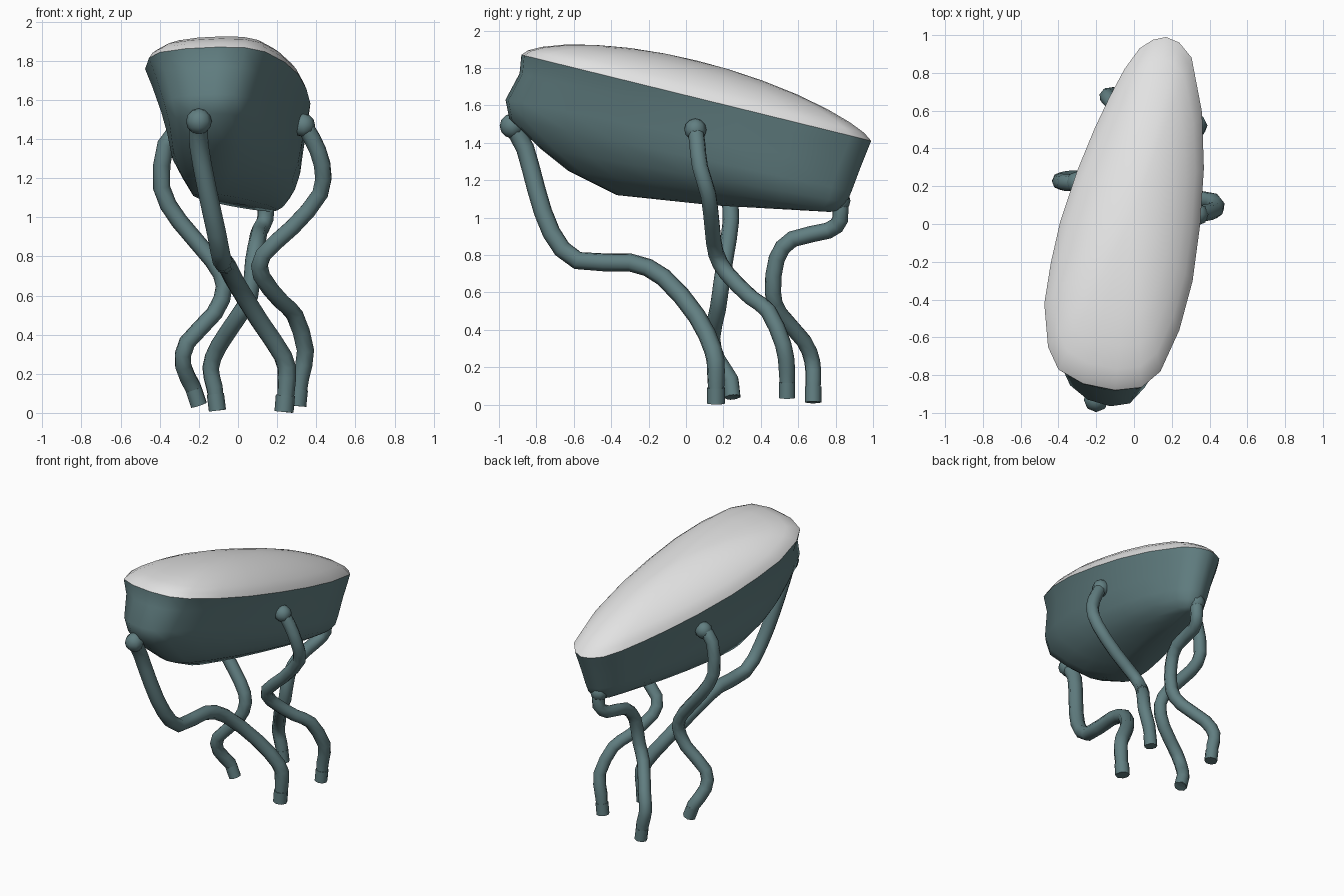
import bpy, bmesh, math
from mathutils import Vector

if "Cube" in bpy.data.objects:
    bpy.data.objects.remove(bpy.data.objects["Cube"])


def material(name, rgb):
    m = bpy.data.materials.new(name)
    m.diffuse_color = (*rgb, 1)
    m.use_nodes = True
    m.node_tree.nodes["Principled BSDF"].inputs["Base Color"].default_value = m.diffuse_color
    return m


TEAL = material("slate teal", (0.12, 0.21, 0.22))
WHITE = material("pale grey", (0.76, 0.76, 0.76))

# Rim outline seen from above (skewed egg)
RIM = [(0.17, 1.0), (0.10, 0.985), (0.03, 0.94), (-0.05, 0.83), (-0.13, 0.68), (-0.21, 0.51),
       (-0.30, 0.29), (-0.39, 0.02), (-0.44, -0.2), (-0.475, -0.42), (-0.455, -0.65),
       (-0.40, -0.77), (-0.27, -0.845), (-0.10, -0.88), (0.04, -0.865), (0.14, -0.78),
       (0.24, -0.56), (0.31, -0.3), (0.35, 0.0), (0.37, 0.3), (0.36, 0.6), (0.305, 0.89),
       (0.24, 0.97)]


def axis(y):
    return -0.02 + 0.19 * y


def ring(yf, yb, zf, zb, wf, wb):
    """Rim outline squeezed between front and back end points, with a width at each end."""
    pts = []
    for x, y in RIM:
        u = (y + 0.88) / 1.88
        w = wf + (wb - wf) * min(1, u * 1.4)
        pts.append((axis(y) + (x - axis(y)) * w, yf + (yb - yf) * u, zf + (zb - zf) * u))
    return pts


def loft(name, rings, tip, mat):
    bm = bmesh.new()
    rows = [[bm.verts.new(p) for p in r] for r in rings]
    n = len(RIM)
    for a, b in zip(rows, rows[1:]):
        for i in range(n):
            j = (i + 1) % n
            bm.faces.new((a[i], a[j], b[j], b[i]))
    t = bm.verts.new(tip)
    for i in range(n):
        bm.faces.new((rows[-1][i], rows[-1][(i + 1) % n], t))
    bmesh.ops.recalc_face_normals(bm, faces=bm.faces)
    for f in bm.faces:
        f.smooth = True
    me = bpy.data.meshes.new(name)
    bm.to_mesh(me)
    bm.free()
    me.materials.append(mat)
    ob = bpy.data.objects.new(name, me)
    bpy.context.collection.objects.link(ob)


# Hull: front y, back y, front z, back z, front width, back width for each level
hull = [(-0.88, 0.99, 1.87, 1.41, 1.0, 1.0), (-0.89, 0.97, 1.77, 1.36, 0.87, 0.97),
        (-0.965, 0.93, 1.63, 1.26, 0.72, 0.90), (-0.945, 0.885, 1.53, 1.14, 0.63, 0.84),
        (-0.78, 0.86, 1.37, 1.08, 0.57, 0.74), (-0.63, 0.82, 1.25, 1.04, 0.47, 0.52),
        (-0.37, 0.77, 1.12, 1.03, 0.26, 0.33)]
loft("hull", [ring(*h) for h in hull], (0.02, 0.15, 1.065), TEAL)

# Domed lid: rim shrunk towards its centre and lifted
CX, CY, CZ = -0.01, 0.055, 1.64
lid = []
for r in (1.0, 0.96, 0.88, 0.75, 0.58, 0.38, 0.18):
    lift = 0.2 * max(0, 1 - r * r) ** 0.7
    lid.append([(CX + (x - CX) * r, CY + (y - CY) * r, CZ + (z - CZ) * r + lift)
                for x, y, z in ring(*hull[0])])
loft("lid", lid, (CX, CY, 1.84), WHITE)


def smooth_path(pts):
    """Path with one extra point between each pair, rounding the bends."""
    p = [Vector(q) for q in pts]
    out = []
    for i in range(len(p) - 1):
        a, b, c, d = p[max(i - 1, 0)], p[i], p[i + 1], p[min(i + 2, len(p) - 1)]
        out += [b, (b + c) * 0.5625 - (a + d) * 0.0625]
    return out + [p[-1]]


# Legs: bent tubes with a joint at the hull and a cuff at the foot
def tube(name, pts, radii, mat=TEAL):
    cu = bpy.data.curves.new(name, "CURVE")
    cu.dimensions = "3D"
    cu.bevel_depth = 1.0
    cu.bevel_resolution = 2
    cu.use_fill_caps = True
    sp = cu.splines.new("POLY")
    sp.points.add(len(pts) - 1)
    for p, co, r in zip(sp.points, pts, radii):
        p.co = (*co, 1)
        p.radius = r
    tmp = bpy.data.objects.new(name + "_path", cu)
    bpy.context.collection.objects.link(tmp)
    bpy.context.view_layer.update()
    me = bpy.data.meshes.new_from_object(tmp.evaluated_get(bpy.context.evaluated_depsgraph_get()))
    bpy.data.objects.remove(tmp)
    me.materials.clear()
    me.materials.append(mat)
    me.shade_smooth()
    ob = bpy.data.objects.new(name, me)
    bpy.context.collection.objects.link(ob)
    bpy.context.view_layer.objects.active = ob
    bpy.ops.object.select_all(action="DESELECT")
    ob.select_set(True)
    bpy.ops.object.shade_smooth_by_angle(angle=math.radians(50))


LEGS = {
    "front": [(-0.2, -0.93, 1.49), (-0.2, -0.86, 1.37), (-0.16, -0.8, 1.15), (-0.11, -0.72, 0.92),
              (-0.08, -0.58, 0.77), (-0.06, -0.3, 0.76), (-0.02, -0.12, 0.68),
              (0.11, 0.06, 0.47), (0.23, 0.145, 0.29), (0.25, 0.16, 0.18), (0.235, 0.16, 0.005)],
    "right": [(0.335, 0.05, 1.47), (0.38, 0.06, 1.4), (0.43, 0.075, 1.27), (0.42, 0.12, 1.12),
              (0.28, 0.14, 0.95), (0.13, 0.16, 0.81), (0.12, 0.22, 0.7), (0.22, 0.35, 0.57),
              (0.29, 0.44, 0.5), (0.345, 0.52, 0.32), (0.32, 0.54, 0.18), (0.305, 0.54, 0.035)],
    "left": [(-0.30, 0.22, 1.44), (-0.37, 0.22, 1.37), (-0.39, 0.23, 1.15), (-0.3, 0.24, 0.98),
             (-0.13, 0.21, 0.78), (-0.07, 0.19, 0.65), (-0.12, 0.17, 0.51), (-0.26, 0.14, 0.36),
             (-0.28, 0.17, 0.24), (-0.23, 0.24, 0.13), (-0.2, 0.25, 0.04)],
    "back": [(0.14, 0.82, 1.09), (0.14, 0.825, 0.99), (0.11, 0.76, 0.93), (0.1, 0.57, 0.885),
             (0.08, 0.485, 0.78), (0.06, 0.465, 0.6), (0.0, 0.5, 0.49), (-0.1, 0.63, 0.34),
             (-0.14, 0.675, 0.23), (-0.12, 0.68, 0.13), (-0.105, 0.68, 0.012)],
}
for side, pts in LEGS.items():
    base = 0.049 if side == "front" else 0.044
    path = smooth_path(pts)
    tube(side + "_leg", path, [base] * (len(path) - 2) + [base * 0.9] * 2)
    # joint where the leg meets the hull
    bpy.ops.mesh.primitive_uv_sphere_add(segments=8, ring_count=6, radius=base * 1.35,
                                         location=pts[0])
    joint = bpy.context.object
    joint.name = side + "_joint"
    joint.data.materials.append(TEAL)
    joint.data.shade_smooth()
    # cuff at the foot
    end = Vector(pts[-1])
    d = (Vector(pts[-2]) - end).normalized()
    tube(side + "_foot", [end, end + d * 0.085], [base, base])
